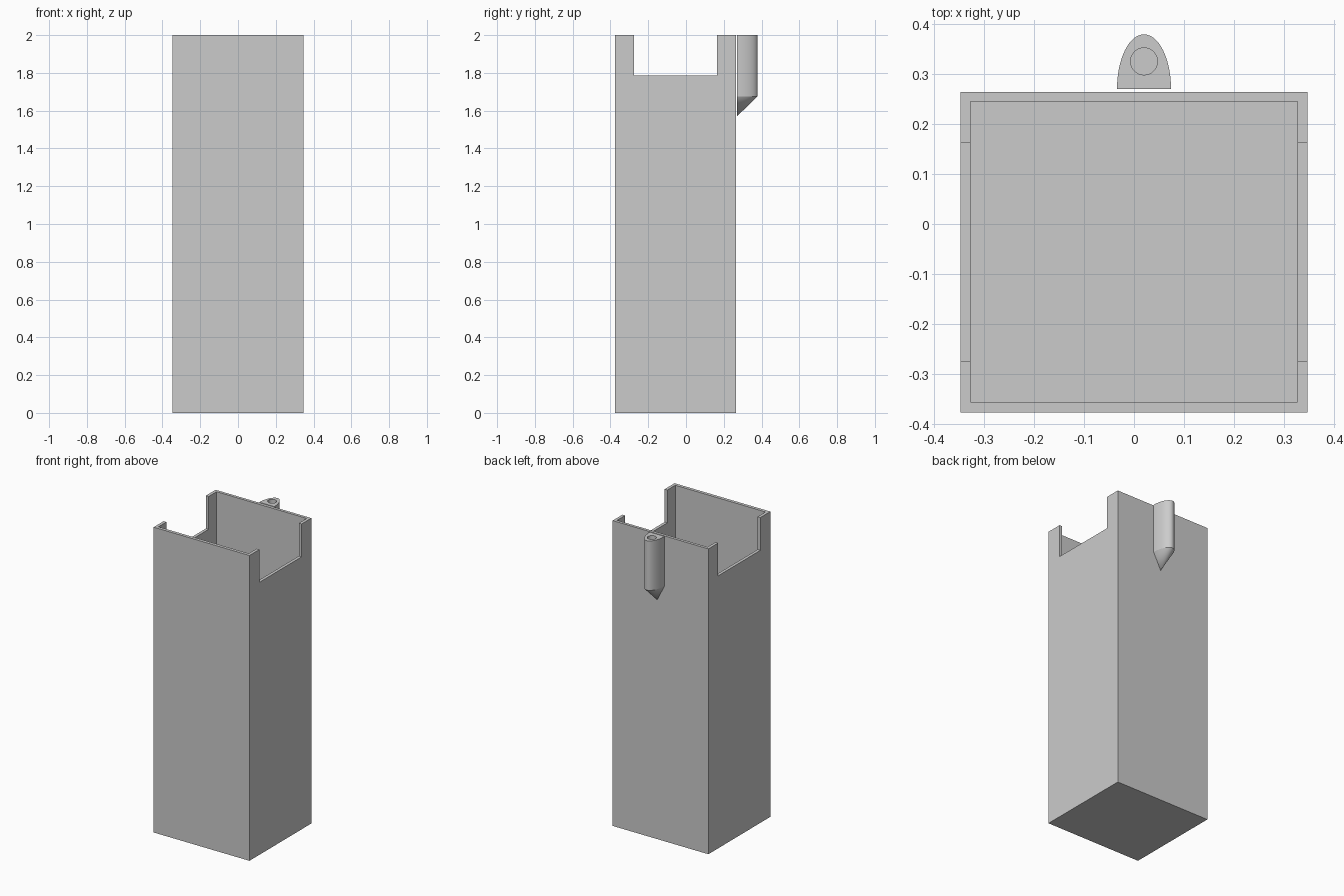
import bpy, bmesh, math

if "Cube" in bpy.data.objects:
    bpy.data.objects.remove(bpy.data.objects["Cube"], do_unlink=True)

GREY = (0.6, 0.6, 0.6, 1.0)
mat = bpy.data.materials.new("light_grey_plastic")
mat.use_nodes = True
mat.diffuse_color = GREY
mat.node_tree.nodes["Principled BSDF"].inputs["Base Color"].default_value = GREY


def add_object(name, bm):
    bmesh.ops.recalc_face_normals(bm, faces=bm.faces[:])
    mesh = bpy.data.meshes.new(name)
    bm.to_mesh(mesh)
    bm.free()
    mesh.materials.append(mat)
    obj = bpy.data.objects.new(name, mesh)
    bpy.context.collection.objects.link(obj)
    return obj


def box(name, low, high):
    bm = bmesh.new()
    bmesh.ops.create_cube(bm, size=1)
    for v in bm.verts:
        v.co = [a if c < 0 else b for c, a, b in zip(v.co, low, high)]
    return add_object(name, bm)


def cut(obj, cutter):
    mod = obj.modifiers.new(cutter.name, "BOOLEAN")
    mod.operation = "DIFFERENCE"
    mod.solver = "EXACT"
    mod.object = cutter
    bpy.context.view_layer.objects.active = obj
    bpy.ops.object.modifier_apply(modifier=mod.name)
    bpy.data.objects.remove(cutter, do_unlink=True)


# Open box with a thin wall and floor, notched on both sides
body = box("box_body", (-0.347, -0.377, 0), (0.347, 0.264, 2))
cut(body, box("cavity_cutter", (-0.327, -0.356, 0.02), (0.327, 0.245, 2.1)))
cut(body, box("notch_cutter", (-0.5, -0.274, 1.785), (0.5, 0.163, 2.1)))

# Screw post: half-oval column tapering to a point against the wall
CX, FLAT_Y, HALF_W, DEPTH = 0.02, 0.27, 0.054, 0.109
SHOULDER, TIP, STEPS = 1.676, 1.57, 32
bm = bmesh.new()
rings = []
for z in (SHOULDER, 2):
    rings.append([bm.verts.new((CX + HALF_W * math.cos(math.pi * i / STEPS),
                                FLAT_Y + DEPTH * math.sin(math.pi * i / STEPS), z))
                  for i in range(STEPS + 1)])
lower, upper = rings
tip = bm.verts.new((CX, FLAT_Y, TIP))
bm.faces.new(upper)
for i in range(STEPS + 1):
    j = (i + 1) % (STEPS + 1)
    bm.faces.new((lower[i], lower[j], upper[j], upper[i]))
    bm.faces.new((lower[j], lower[i], tip))
post = add_object("screw_post", bm)

# Screw hole in the top of the post
bm = bmesh.new()
bmesh.ops.create_cone(bm, cap_ends=True, segments=32, radius1=0.027,
                      radius2=0.027, depth=0.4)
bmesh.ops.translate(bm, verts=bm.verts[:], vec=(CX, 0.325, 1.9))
cut(post, add_object("hole_cutter", bm))

bpy.ops.object.select_all(action="DESELECT")
post.select_set(True)
bpy.context.view_layer.objects.active = post
bpy.ops.object.shade_smooth_by_angle(angle=math.radians(25))
